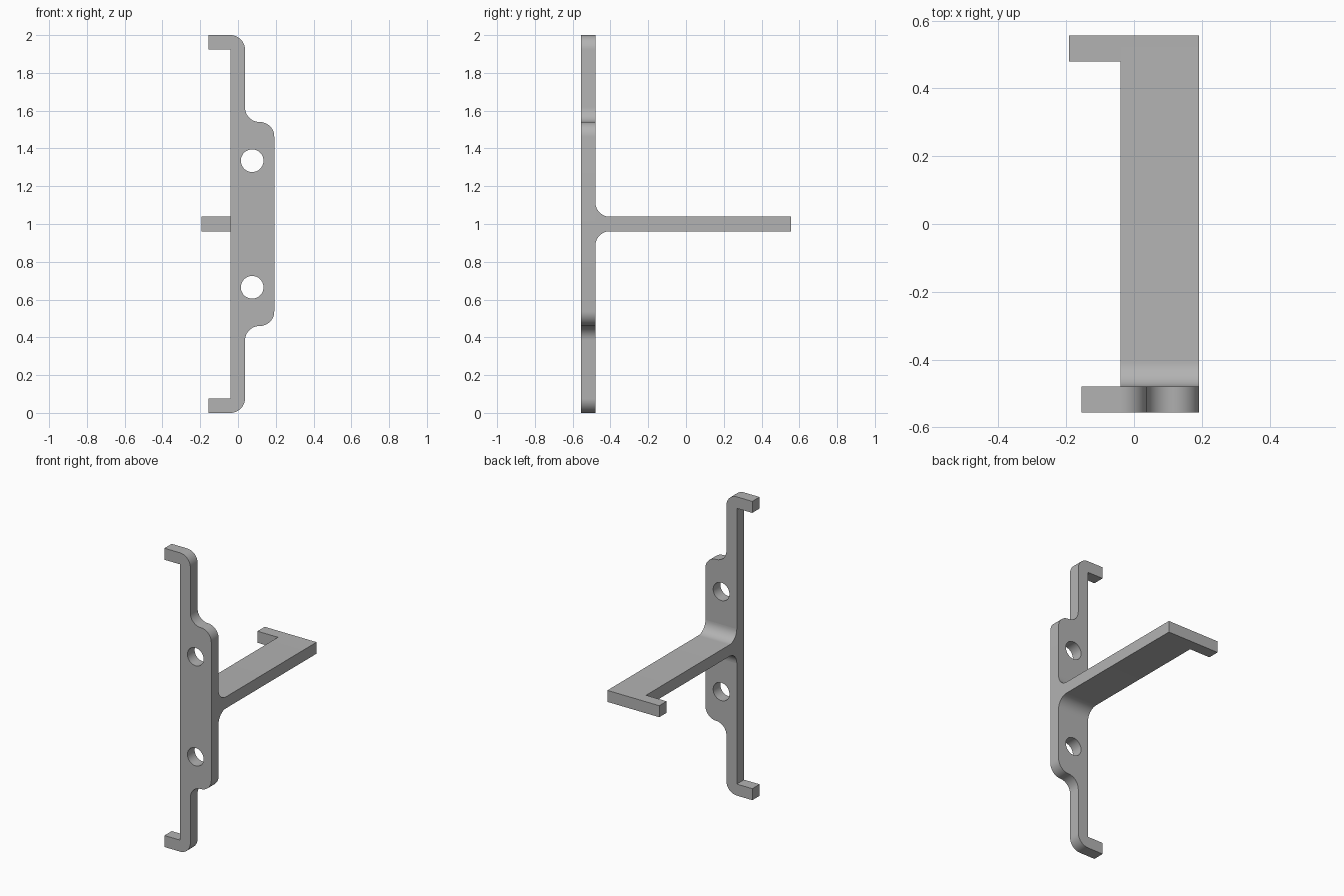
import bpy
from math import sin, cos, pi, radians

cube = bpy.data.objects.get("Cube")
if cube:
    bpy.data.objects.remove(cube, do_unlink=True)

grey = bpy.data.materials.new("plain grey")
grey.use_nodes = True
colour = (0.45, 0.45, 0.45, 1)
grey.diffuse_color = colour
grey.node_tree.nodes["Principled BSDF"].inputs["Base Color"].default_value = colour

T = 0.077            # stock thickness
R = 0.077            # bend radius
FRONT, BACK = -0.557, 0.557
LEFT_EDGE, RIGHT_EDGE = -0.04, 0.192
COLUMN = LEFT_EDGE + T
MID = 1.0


def arc(cx, cy, r, start, end, steps=12):
    """Points along an arc, angles in degrees."""
    angles = [radians(start + (end - start) * i / steps) for i in range(steps + 1)]
    return [(cx + r * cos(a), cy + r * sin(a)) for a in angles]


def mirrored(half):
    """Close a half outline by reflecting it about the middle height."""
    return half + [(x, 2 * MID - y) for x, y in reversed(half)]


def extrude_profile(name, outlines, depth, location, rotation):
    """Fill outlines (later ones are holes) and extrude them into a mesh."""
    curve = bpy.data.curves.new(name, "CURVE")
    curve.dimensions = "2D"
    curve.fill_mode = "BOTH"
    curve.extrude = depth / 2
    for points in outlines:
        spline = curve.splines.new("POLY")
        spline.points.add(len(points) - 1)
        for point, (x, y) in zip(spline.points, points):
            point.co = (x, y, 0, 1)
        spline.use_cyclic_u = True
    obj = bpy.data.objects.new(name, curve)
    obj.location, obj.rotation_euler = location, rotation
    bpy.context.collection.objects.link(obj)
    finish(obj)


def finish(obj):
    bpy.ops.object.select_all(action="DESELECT")
    obj.select_set(True)
    bpy.context.view_layer.objects.active = obj
    if obj.type == "CURVE":
        bpy.ops.object.convert(target="MESH")
        obj = bpy.context.object
    obj.data.materials.clear()
    obj.data.materials.append(grey)
    bpy.ops.object.shade_smooth_by_angle(angle=radians(30))


# Mounting plate: hooked ends, slim column and wide middle with two holes
step = 1.54
plate = mirrored(
    [(LEFT_EDGE, 2 - T), (-0.155, 2 - T), (-0.155, 2)]
    + arc(COLUMN - R, 2 - R, R, 90, 0)
    + arc(COLUMN + R, step + R, R, 180, 270)
    + arc(RIGHT_EDGE - R, step - R, R, 90, 0)[1:])
holes = [arc(0.075, MID + s * 0.335, 0.06, 0, 360, 48)[:-1] for s in (1, -1)]
extrude_profile("mounting_plate", [plate] + holes, T,
                (0, FRONT + T / 2, 0), (pi / 2, 0, 0))

# Arm: flares out where it meets the back of the plate
root = FRONT + T
arm = mirrored([(BACK, MID + T / 2)] + arc(root + R, MID + T / 2 + R, R, 270, 180))
extrude_profile("support_arm", [arm], RIGHT_EDGE - LEFT_EDGE,
                ((LEFT_EDGE + RIGHT_EDGE) / 2, 0, 0), (pi / 2, 0, pi / 2))

# Hook at the far end of the arm
tip = -0.192
bpy.ops.mesh.primitive_cube_add(
    size=1, location=((tip + LEFT_EDGE) / 2, BACK - T / 2, MID))
hook = bpy.context.object
hook.name = "arm_hook"
hook.scale = (LEFT_EDGE - tip, T, T)
finish(hook)
